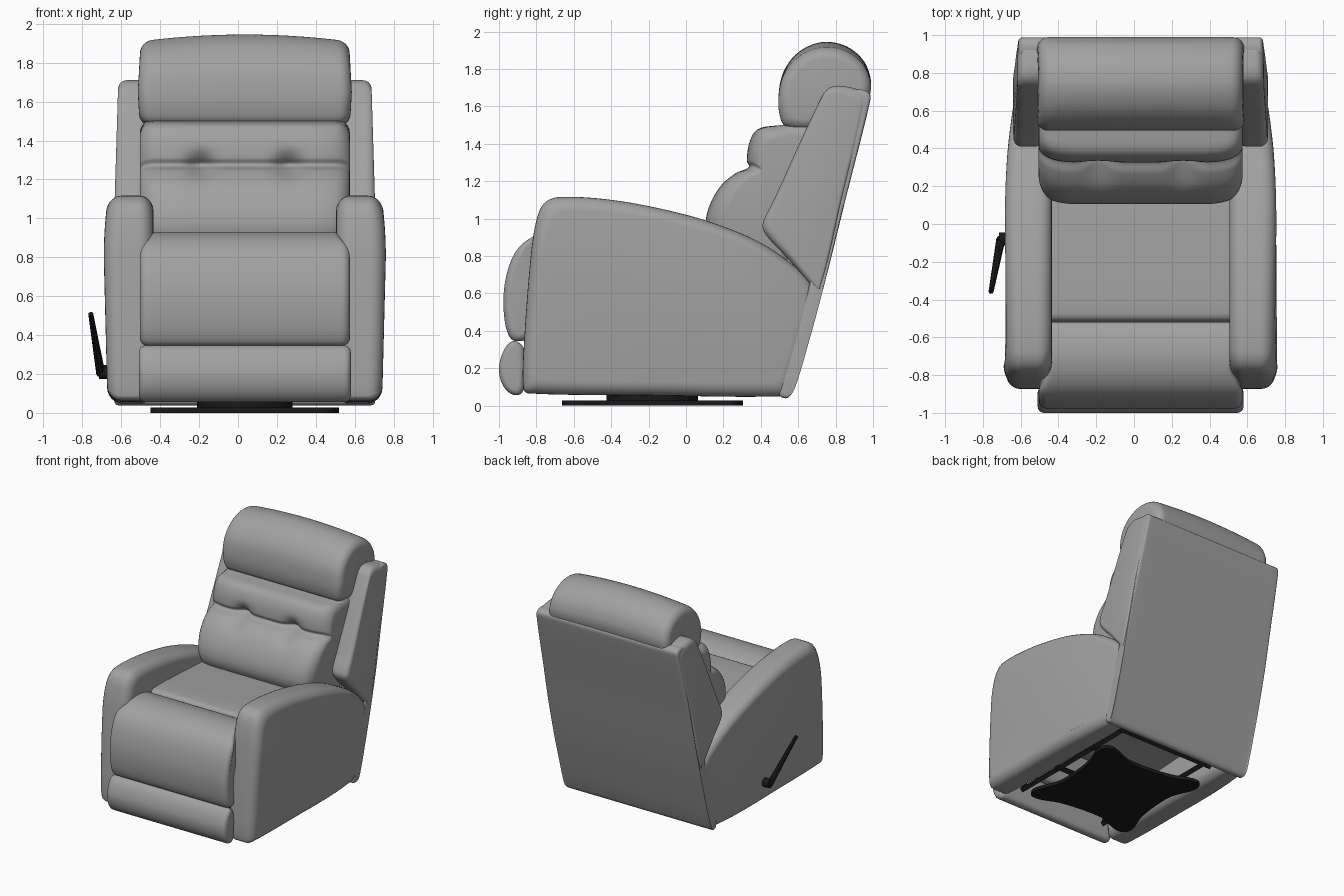
import bpy, bmesh, math
from mathutils import Vector

cube = bpy.data.objects.get("Cube")
if cube:
    bpy.data.objects.remove(cube, do_unlink=True)

CX = 0.035  # the lever shifts the seat body off the centre line


def material(name, value):
    m = bpy.data.materials.new(name)
    m.use_nodes = True
    m.diffuse_color = (value, value, value, 1)
    bsdf = next(n for n in m.node_tree.nodes if n.type == 'BSDF_PRINCIPLED')
    bsdf.inputs["Base Color"].default_value = (value, value, value, 1)
    bsdf.inputs["Roughness"].default_value = 0.6
    return m


LEATHER = material("grey_leather", 0.36)
METAL = material("black_metal", 0.01)


def finish(name, bm, mat, angle=40):
    bmesh.ops.recalc_face_normals(bm, faces=bm.faces)
    mesh = bpy.data.meshes.new(name)
    bm.to_mesh(mesh)
    bm.free()
    mesh.materials.append(mat)
    mesh.shade_smooth()
    mesh.set_sharp_from_angle(angle=math.radians(angle))
    ob = bpy.data.objects.new(name, mesh)
    bpy.context.collection.objects.link(ob)
    return ob


def smooth_loop(points, steps=6):
    """Closed Hermite curve through the points, without overshoot."""
    p = [Vector(q) for q in points]
    n = len(p)
    tan = [(p[(i + 1) % n] - p[i - 1]).normalized() for i in range(n)]
    out = []
    for i in range(n):
        a, b = p[i], p[(i + 1) % n]
        length = (b - a).length
        for k in range(steps):
            t = k / steps
            h = t * t * (3 - 2 * t)
            out.append(a * (1 - h) + b * h + tan[i] * length * t * (1 - t) ** 2
                       - tan[(i + 1) % n] * length * t * t * (1 - t))
    return out


def slab(name, points, x0, x1, r, mat=LEATHER, warp=None, spans=24, side=1):
    """Side profile (y, z) drawn out across x, with rounded end edges."""
    loop = smooth_loop(points)
    ys, zs = [q.x for q in loop], [q.y for q in loop]
    cy, cz = (min(ys) + max(ys)) / 2, (min(zs) + max(zs)) / 2
    hy, hz = (max(ys) - min(ys)) / 2, (max(zs) - min(zs)) / 2
    arc = [k / 6 * math.pi / 2 for k in range(7)]
    ends = [(r * (1 - math.cos(t)), r * (1 - math.sin(t))) for t in arc]
    stations = [(x0 + d, i) for d, i in ends]
    stations += [(x0 + r + (x1 - x0 - 2 * r) * k / spans, 0) for k in range(1, spans)]
    stations += [(x1 - d, i) for d, i in reversed(ends)]
    bm = bmesh.new()
    rings = []
    for x, inset in stations:
        ring = []
        for q in loop:
            v = Vector((x, cy + (q.x - cy) * (1 - inset / hy), cz + (q.y - cz) * (1 - inset / hz)))
            if warp:
                v = Vector(warp(*v))
            ring.append(bm.verts.new((v.x * side + CX, v.y, v.z)))
        rings.append(ring)
    n = len(loop)
    for a, b in zip(rings, rings[1:]):
        for i in range(n):
            bm.faces.new((a[i], a[(i + 1) % n], b[(i + 1) % n], b[i]))
    bm.faces.new(rings[0])
    bm.faces.new(rings[-1])
    return finish(name, bm, mat)


def bar(name, a, b, wide, end_scale=1, sides=4):
    """Straight rod from a to b, tapering to end_scale."""
    a, b = Vector(a), Vector(b)
    bm = bmesh.new()
    bmesh.ops.create_cone(bm, cap_ends=True, segments=sides, radius1=wide,
                          radius2=wide * end_scale, depth=(b - a).length)
    turn = (b - a).to_track_quat('Z', 'Y').to_matrix()
    for v in bm.verts:
        v.co = turn @ v.co + (a + b) / 2
    return finish(name, bm, METAL)


# Arms, tapering inward toward the back
ARM = [(-0.87, 0.09), (-0.865, 0.35), (-0.83, 0.8), (-0.80, 0.99), (-0.76, 1.08), (-0.68, 1.115),
       (-0.4, 1.10), (-0.1, 1.045), (0.15, 0.975), (0.4, 0.87), (0.6, 0.73), (0.69, 0.63),
       (0.705, 0.56), (0.63, 0.3), (0.56, 0.08), (0.52, 0.05), (-0.2, 0.055), (-0.84, 0.065)]


def arm_warp(x, y, z):
    out = max(0, (x - 0.5) / 0.22)
    x -= out * (0.055 * max(0, (y + 0.1) / 0.8) ** 2 + 0.02 * max(0, (z - 0.8) / 0.3) ** 2)
    return x - out * 0.02 * (1 - min(z, 0.8) / 0.8), y, z


# Wings at both sides of the back
WING = [(0.41, 0.97), (0.47, 1.1), (0.73, 1.66), (0.78, 1.705), (0.86, 1.705), (0.96, 1.67),
        (0.97, 1.62), (0.84, 1.1), (0.715, 0.6), (0.68, 0.63), (0.55, 0.78), (0.43, 0.91)]


def back_warp(x, y, z):
    return x * (1 - 0.045 * max(0, z - 0.9)), y, z


for side, label in ((1, "left"), (-1, "right")):
    slab(label + "_arm", ARM, 0.47, 0.725, 0.075, warp=arm_warp, spans=6, side=side)
    slab(label + "_wing", WING, 0.52, 0.675, 0.045, warp=back_warp, spans=4, side=side)

# Flat rear panel from the head down to the floor edge
slab("rear_panel", [(0.88, 1.67), (0.93, 1.69), (0.98, 1.67), (0.985, 1.63), (0.86, 1.13), (0.73, 0.61),
                    (0.65, 0.33), (0.57, 0.08), (0.54, 0.04), (0.50, 0.06), (0.56, 0.33), (0.65, 0.61),
                    (0.76, 1.13)], -0.67, 0.67, 0.02, warp=back_warp)


# Back cushion with a stitched crease and two button tufts
def tuft(x, y, z):
    if y < 0.5:
        for bx in (-0.225, 0.225):
            y += 0.06 * math.exp(-((x - bx) ** 2 + (z - 1.27) ** 2) / 0.004)
        y += 0.05 * max(0, (abs(x) - 0.3) / 0.24) ** 3
    return x * (1 - 0.14 * max(0, 1.1 - z)), y, z


slab("back_cushion", [(0.12, 0.9), (0.105, 0.98), (0.13, 1.08), (0.19, 1.18), (0.27, 1.245),
                      (0.335, 1.275), (0.325, 1.31), (0.34, 1.41), (0.38, 1.475), (0.46, 1.495),
                      (0.7, 1.5), (0.8, 1.4), (0.68, 0.85), (0.5, 0.75), (0.2, 0.8)],
     -0.54, 0.54, 0.07, warp=tuft, spans=40)


# Rolled headrest, crowned at the middle
def crown(x, y, z):
    u = abs(x) / 0.55
    z -= 0.035 * u ** 2 * max(0, (z - 1.5) / 0.44)
    return x * (1 - 0.02 * abs(z - 1.65) / 0.2), y, z


slab("headrest", [(0.50, 1.56), (0.495, 1.66), (0.515, 1.77), (0.57, 1.86), (0.65, 1.92), (0.75, 1.945),
                  (0.86, 1.92), (0.945, 1.85), (0.985, 1.76), (0.985, 1.68), (0.95, 1.6), (0.8, 1.5),
                  (0.64, 1.475), (0.53, 1.495)], -0.55, 0.55, 0.06, warp=crown)

# Seat cushion, front roll and lower footrest pad
slab("seat_cushion", [(-0.51, 0.88), (-0.47, 0.905), (-0.2, 0.90), (0.3, 0.87), (0.58, 0.84),
                      (0.6, 0.6), (0.55, 0.4), (0, 0.38), (-0.5, 0.4), (-0.53, 0.6)],
     -0.50, 0.50, 0.03)


def front_flare(x, y, z):
    return x * (1 + 0.08 * min(1, max(0, (-0.8 - y) / 0.08))), y, z


slab("front_roll", [(-0.52, 0.87), (-0.56, 0.905), (-0.68, 0.93), (-0.80, 0.91), (-0.89, 0.85),
                    (-0.945, 0.75), (-0.975, 0.6), (-0.97, 0.46), (-0.945, 0.37), (-0.91, 0.345),
                    (-0.85, 0.36), (-0.8, 0.5), (-0.7, 0.7), (-0.54, 0.8)],
     -0.50, 0.50, 0.04, warp=front_flare)
slab("footrest_pad", [(-0.91, 0.345), (-0.95, 0.33), (-0.985, 0.27), (-1.0, 0.19), (-0.98, 0.11),
                      (-0.93, 0.06), (-0.88, 0.065), (-0.865, 0.12), (-0.865, 0.3)],
     -0.545, 0.545, 0.035)

# Base plate with four rounded lobes, and the swivel disc on it
corner = [(0.39, 0), (0.42, 0.2), (0.48, 0.36), (0.47, 0.44), (0.39, 0.46), (0.2, 0.39)]
lobes = []
for k in range(4):
    c, s = round(math.cos(k * math.pi / 2)), round(math.sin(k * math.pi / 2))
    lobes += [(x * c - y * s, x * s + y * c) for x, y in corner]
bm = bmesh.new()
plate = bm.faces.new([bm.verts.new((q.x + CX, q.y - 0.18, 0)) for q in smooth_loop(lobes, 4)])
top = bmesh.ops.extrude_face_region(bm, geom=[plate])
bmesh.ops.translate(bm, vec=(0, 0, 0.028), verts=[g for g in top["geom"] if isinstance(g, bmesh.types.BMVert)])
finish("base_plate", bm, METAL)
bar("swivel_disc", (CX, -0.18, 0.025), (CX, -0.18, 0.06), 0.245, sides=32)

# Steel frame under the seat
for side, label in ((1, "left"), (-1, "right")):
    x = CX + side * 0.4
    bar(label + "_rail", (x, -0.8, 0.13), (x, 0.5, 0.13), 0.025)
    bar(label + "_rear_strut", (x, 0.42, 0.13), (x, 0.3, 0.45), 0.02)
    bar(label + "_front_strut", (x, -0.8, 0.13), (x, -0.6, 0.45), 0.02)
    bar(label + "_swivel_beam", (CX + side * 0.16, -0.4, 0.085), (CX + side * 0.16, 0.1, 0.085), 0.03)
for y, label in ((-0.35, "front"), (0.05, "middle"), (0.4, "rear")):
    bar(label + "_cross_bar", (CX - 0.45, y, 0.12), (CX + 0.45, y, 0.12), 0.025)

# Recline lever on the right side
bar("lever_hub", (-0.66, -0.08, 0.21), (-0.715, -0.08, 0.21), 0.035, sides=20)
bar("lever_handle", (-0.705, -0.08, 0.2), (-0.757, -0.36, 0.51), 0.024, 0.55, sides=8)
